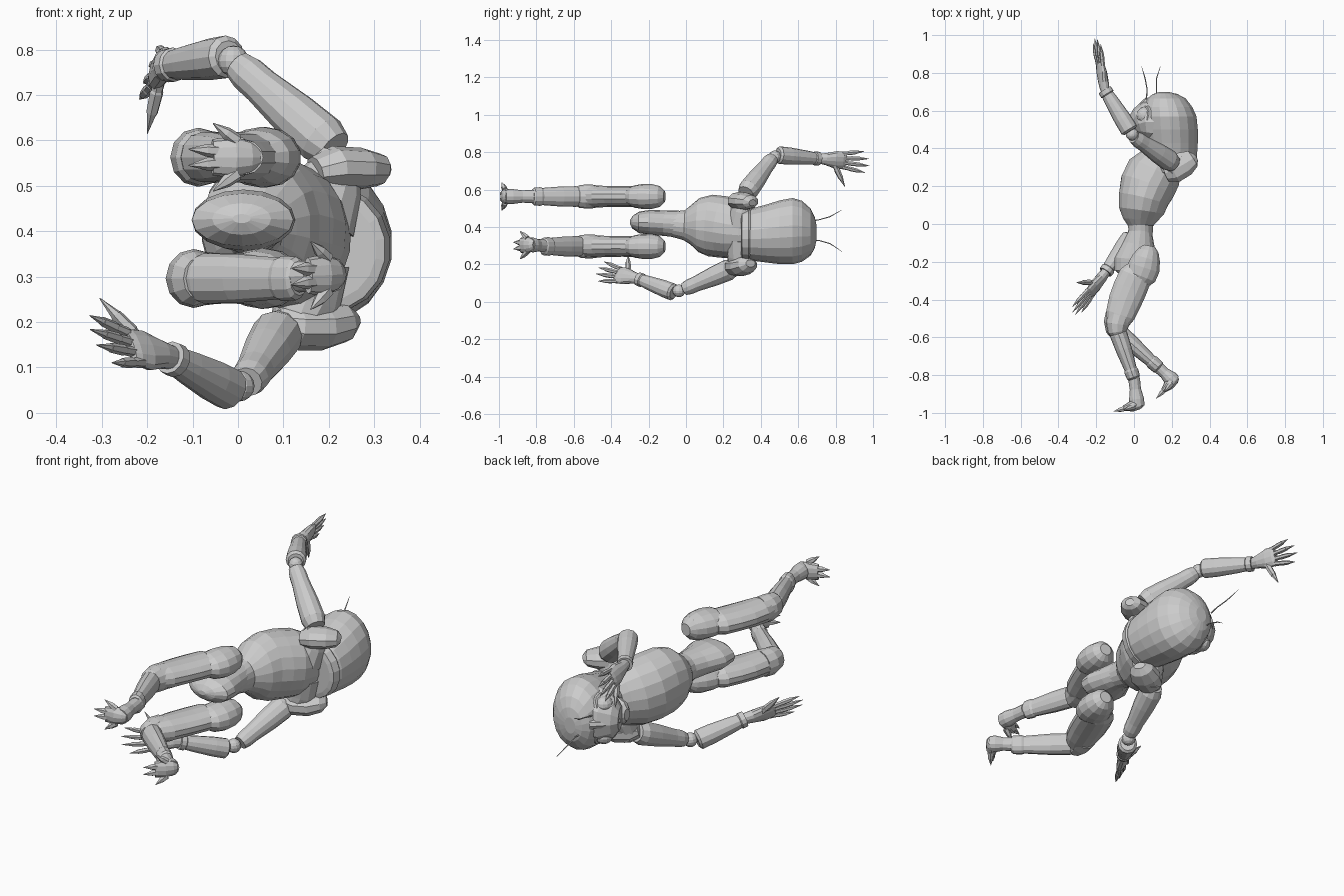
import bpy, bmesh, math
from mathutils import Vector as V

Z = V((0, 0, 1))


def loft(name, secs, ref=Z, n=12, axis=None):
    """Skin of ellipses; each section is (x, y, z, radius along ref, radius across)."""
    ref = V(ref)
    pts = [V(s[:3]) for s in secs]
    bm = bmesh.new()
    rings = []
    for i, s in enumerate(secs):
        t = V(axis) if axis else (pts[min(i + 1, len(pts) - 1)] - pts[max(i - 1, 0)]).normalized()
        a = (ref - t * ref.dot(t)).normalized()
        b = t.cross(a)
        rings.append([bm.verts.new(pts[i] + a * s[3] * math.cos(k * math.tau / n)
                                   + b * s[4] * math.sin(k * math.tau / n)) for k in range(n)])
    for r, q in zip(rings, rings[1:]):
        for k in range(n):
            bm.faces.new((r[k], r[(k + 1) % n], q[(k + 1) % n], q[k]))
    bm.faces.new(rings[0])
    bm.faces.new(rings[-1])
    bmesh.ops.recalc_face_normals(bm, faces=bm.faces)
    me = bpy.data.meshes.new(name)
    bm.to_mesh(me)
    bm.free()
    ob = bpy.data.objects.new(name, me)
    bpy.context.collection.objects.link(ob)
    return ob


def tube(name, p, q, prof, ref=Z, n=12):
    """Straight limb from p to q; prof holds (fraction, radius, flatness)."""
    p, q = V(p), V(q)
    return loft(name, [(*p.lerp(q, f), r, r * w) for f, r, w in prof], ref, n)


def ball(name, c, r, rot=(0, 0, 0), seg=12):
    bpy.ops.mesh.primitive_uv_sphere_add(segments=seg, ring_count=8, location=c, rotation=rot)
    ob = bpy.context.object
    ob.name = name
    ob.scale = r
    return ob


def finger(name, p, q, r):
    mid = V(p).lerp(V(q), .66)
    tube(name, p, mid, [(0, r, 1), (.45, r * .85, 1), (.5, r, 1), (1, r * .85, 1)], (.3, .2, 1), 6)
    tube(name + "_claw", mid, q, [(0, r * .75, 1), (1, .001, 1)], (.3, .2, 1), 6)


def hand(tag, wrist, d, across, length, thumb):
    w, d, a = V(wrist), V(d).normalized(), V(across).normalized()
    tube(tag + "_palm", w - d * .02, w + d * length * .5,
         [(0, .026, .9), (.3, .034, .8), (.65, .05, .48), (.9, .048, .36), (1, .042, .25)], a)
    for i, l in enumerate((.9, 1, .98, .88)):
        k = (i - 1.5) * .025
        finger(f"{tag}_finger_{i+1}", w + d * length * .44 + a * k, w + d * length * l + a * k * 1.6, .0125)
    t = V(thumb)
    finger(tag + "_thumb", w + d * length * .2 + (t - w).normalized() * .015, t, .016)


def arm(tag, shoulder, elbow, fore, wrist):
    tube(tag + "_upper_arm", shoulder, elbow,
         [(0, .045, 1), (.12, .057, 1), (.4, .053, 1), (.75, .042, 1), (.9, .041, 1), (1, .034, 1)])
    ball(tag + "_elbow_joint", V(elbow).lerp(V(fore), .5), (.034,) * 3)
    tube(tag + "_forearm", fore, wrist,
         [(0, .035, 1), (.04, .047, 1), (.3, .046, 1), (.7, .038, 1), (.88, .033, 1), (.9, .038, 1), (1, .037, 1)])


def leg(tag, z, knee, ankle):
    k, a = V((*knee, z)), V((*ankle, z))
    # bulging hip, then the thigh
    loft(tag + "_hip", [(.082, -.115, z, .03, .03), (.077, -.14, z, .056, .056), (.066, -.18, z, .066, .076),
                        (.052, -.23, z, .067, .088), (.035, -.275, z, .06, .085), (.02, -.31, z, .04, .06)], n=14)
    loft(tag + "_thigh", [(.025, -.24, z, .045, .07), (.008, -.275, z, .056, .09), (-.02, -.34, z, .055, .093),
                          (-.048, -.41, z, .056, .09), (-.072, -.48, z, .059, .08),
                          (-.088, -.53, z, .058, .058), (k.x, k.y, z, .045, .04)], n=14)
    loft(tag + "_knee_guard", [(k.x + .015, k.y + .075, z, .062, .066), (k.x + .002, k.y + .03, z, .065, .062),
                               (k.x + .002, k.y - .012, z, .06, .05), (k.x + .012, k.y - .035, z, .045, .035)])
    tube(tag + "_shin", k, a, [(0, .045, .9), (.1, .055, .85), (.4, .054, .8), (.8, .046, .72),
                               (.84, .05, .76), (.97, .048, .74), (1, .038, .8)])


def foot(tag, ankle, sole, toe):
    a, s, t = V(ankle), V(sole), V(toe)
    d = (t - s).normalized()
    heel = s - d * .03
    down = (s - a).normalized()
    # ankle column and instep
    tube(tag + "_ankle", a, s, [(0, .035, .9), (.4, .033, .9), (.75, .04, 1), (1, .038, 1)])
    tube(tag + "_instep", heel - down * .012, s + d * .075,
         [(0, .022, .8), (.2, .036, .75), (.55, .045, .65), (1, .04, .35)])
    for i, k in enumerate((-.055, -.02, .02, .055)):
        side = abs(k) > .03
        base = s + d * (.02 if side else .055) + Z * k * .65
        tip = s + d * (.075 if side else (t - s).length) + Z * k * (1.36 if side else .9) + down * .008
        tube(f"{tag}_toe_{i+1}", base, tip, [(0, .016, 1), (.45, .014, 1), (1, .001, 1)], n=6)


# torso, waist and pelvis
loft("torso", [(.035, -.07, .415, .068, .064), (.035, -.01, .41, .08, .067), (.035, .025, .41, .105, .095),
               (.04, .07, .41, .145, .122), (.05, .13, .408, .165, .135), (.072, .2, .4, .165, .15),
               (.105, .27, .39, .16, .15), (.14, .33, .38, .14, .12), (.16, .39, .375, .11, .09)], n=18)
loft("pelvis", [(.035, -.04, .415, .072, .062), (.025, -.11, .42, .068, .085), (.012, -.19, .425, .067, .115),
                (.01, -.25, .425, .058, .112), (.008, -.285, .427, .035, .065), (.008, -.3, .428, .01, .02)], n=16)

# hooded head, facing -x, with a rim round the neck
loft("hood", [(.205, .3, .355, .12, .105), (.2, .355, .36, .14, .135), (.197, .43, .365, .155, .143),
              (.193, .5, .372, .17, .147), (.188, .57, .378, .177, .145), (.18, .62, .377, .163, .13),
              (.172, .665, .373, .127, .103), (.165, .688, .37, .085, .066), (.16, .698, .37, .04, .03)],
     n=18, axis=(0, 1, 0))
loft("hood_rim", [(.19, .295, .36, .115, .115), (.19, .3, .36, .138, .135), (.19, .335, .362, .145, .146),
                  (.19, .35, .362, .135, .135)], n=18, axis=(0, 1, 0))
loft("face", [(.12, .54, .38, .14, .125), (.06, .54, .38, .125, .11),
              (.025, .53, .38, .095, .085), (.002, .52, .38, .055, .06)], n=12)
loft("mouth", [(.06, .46, .38, .07, .045), (.02, .465, .38, .055, .035), (0, .47, .38, .03, .018)], n=10)
loft("nose_ridge", [(.08, .66, .38, .025, .02), (.03, .61, .38, .02, .022), (-.005, .54, .38, .012, .015)], n=8)
for s, tag in ((1, "upper"), (-1, "lower")):
    ball(tag + "_eye", (.055, .575, .38 + s * .08), (.042, .045, .038))
    tube(tag + "_goggle_rim", (.075, .57, .38 + s * .07), (.05, .578, .38 + s * .088),
         [(0, .052, 1), (.6, .057, 1), (1, .049, 1)], (0, 1, 0))
    e = .04 if s > 0 else .14
    loft(tag + "_antenna", [(e * .5 + .045, .66, .38 + s * .05, .004, .004), (e * .5 + .05, .71, .383 + s * .055, .003, .003),
                            (e * .6 + .035, .77, .383 + s * .072, .003, .003),
                            (e, .835, .38 + s * .112, .001, .001)], n=5)

# shoulder pads and the folds joining them to the chest
loft("upper_shoulder_pad", [(.17, .27, .53, .035, .05), (.21, .285, .54, .048, .072), (.27, .32, .538, .046, .07),
                            (.31, .345, .535, .036, .05), (.325, .355, .53, .018, .022)], n=10)
loft("lower_shoulder_pad", [(.08, .25, .2, .035, .04), (.12, .265, .19, .052, .066), (.18, .3, .19, .053, .075),
                            (.23, .33, .2, .045, .06), (.255, .345, .205, .02, .03)], n=10)
loft("upper_shoulder_root", [(.17, .29, .42, .09, .08), (.2, .3, .5, .075, .06), (.225, .305, .57, .045, .045)], (1, 0, 0))
loft("lower_shoulder_root", [(.16, .29, .33, .085, .08), (.15, .29, .24, .075, .07), (.12, .27, .16, .05, .05)], (1, 0, 0))

# raised arm and trailing arm
arm("raised", (.21, .32, .58), (0, .46, .765), (-.02, .49, .785), (-.155, .71, .765))
hand("raised", (-.157, .725, .765), (-.045, .26, -.02), (.35, 0, 1), .262, (-.2, .85, .615))
arm("trailing", (.095, .26, .185), (.02, -.01, .068), (-.015, -.065, .05), (-.15, -.255, .122))
hand("trailing", (-.155, -.262, .125), (-.165, -.215, .042), (-.5, .25, 1), .275, (-.305, -.31, .253))

# legs and clawed feet
leg("upper", .563, (-.09, -.56), (0, -.82))
foot("upper", (0, -.815, .563), (.018, -.965, .563), (-.11, -.985, .563))
leg("lower", .296, (-.1, -.555), (.135, -.765))
foot("lower", (.13, -.76, .3), (.212, -.835, .305), (.112, -.918, .3))
